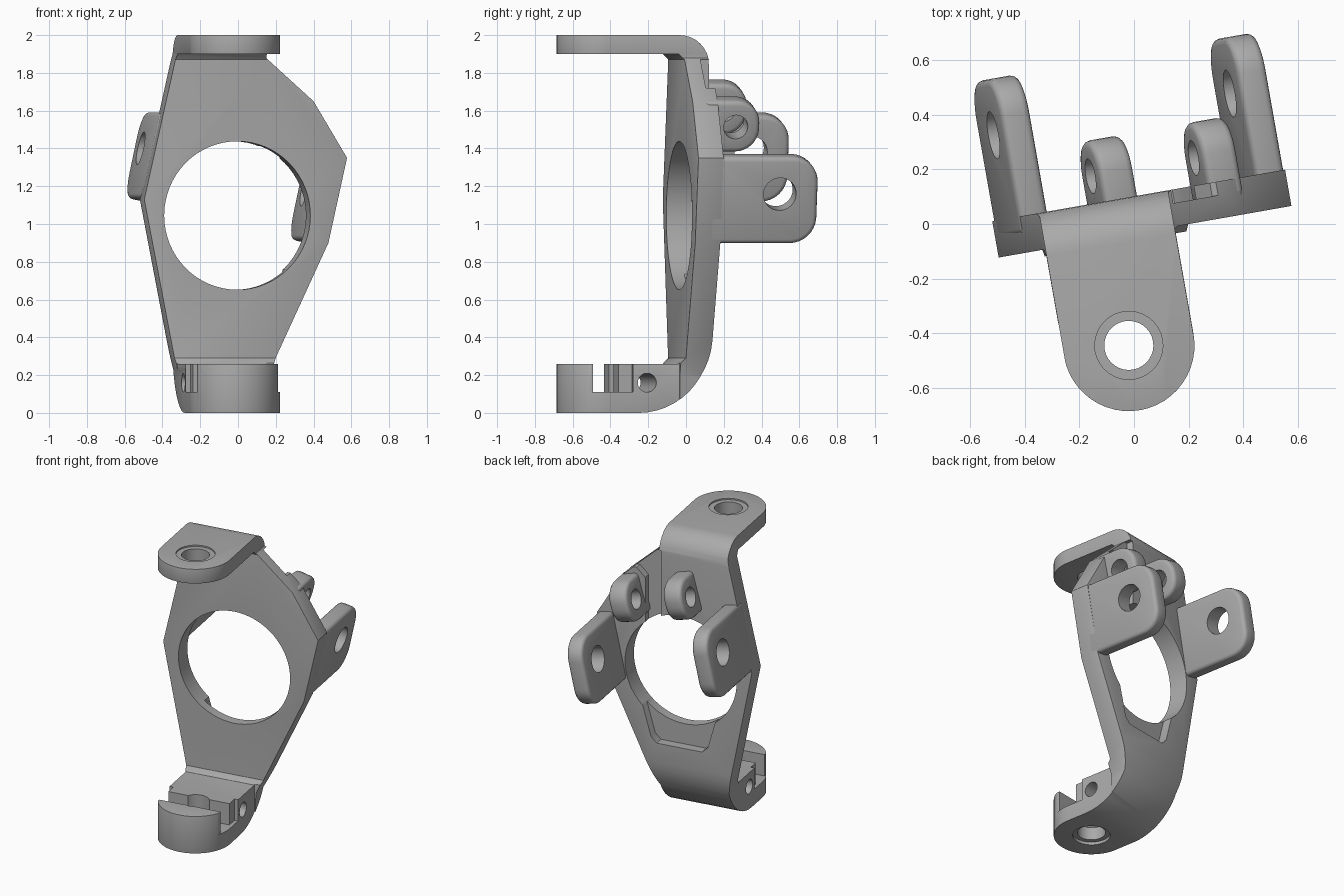
import bpy, bmesh, math
from mathutils import Matrix, Vector

cube = bpy.data.objects.get("Cube")
if cube:
    bpy.data.objects.remove(cube)

TURN = Matrix.Rotation(math.radians(10), 4, 'Z')   # whole part is yawed
TAB_U, TAB_V, TAB_R = -0.096, -0.435, 0.24         # ball joint tabs

metal = bpy.data.materials.new("plain_grey")
metal.use_nodes = True
grey = (0.4, 0.4, 0.4, 1)
metal.diffuse_color = grey
metal.node_tree.nodes["Principled BSDF"].inputs["Base Color"].default_value = grey


def arc(cx, cy, r, a0, a1, n=8):
    angles = [math.radians(a0 + (a1 - a0) * i / n) for i in range(n + 1)]
    return [(cx + r * math.cos(a), cy + r * math.sin(a)) for a in angles]


def prism(name, pts, axis, lo, hi):
    """Extrude a 2D profile along an axis; the profile uses the other two in order."""
    def place(p, d):
        c = list(p)
        c.insert("xyz".index(axis), d)
        return Vector(c)
    bm = bmesh.new()
    face = bm.faces.new([bm.verts.new(place(p, lo)) for p in pts])
    ext = bmesh.ops.extrude_face_region(bm, geom=[face])
    top = [v for v in ext["geom"] if isinstance(v, bmesh.types.BMVert)]
    bmesh.ops.translate(bm, verts=top, vec=place((0, 0), hi - lo))
    bmesh.ops.recalc_face_normals(bm, faces=bm.faces)
    mesh = bpy.data.meshes.new(name)
    bm.to_mesh(mesh)
    bm.free()
    obj = bpy.data.objects.new(name, mesh)
    bpy.context.collection.objects.link(obj)
    mesh.materials.append(metal)
    return obj


def box(u0, u1, v0, v1, z0, z1):
    return prism("cutter", [(u0, v0), (u1, v0), (u1, v1), (u0, v1)], 'z', z0, z1)


def rod(axis, a, b, r, lo, hi, n=32):
    return prism("cutter", arc(a, b, r, 0, 360, n)[:-1], axis, lo, hi)


def apply(obj, mod):
    bpy.context.view_layer.update()
    with bpy.context.temp_override(object=obj, active_object=obj, selected_objects=[obj]):
        bpy.ops.object.modifier_apply(modifier=mod.name)


def boolean(obj, other, op='DIFFERENCE'):
    mod = obj.modifiers.new("cut", 'BOOLEAN')
    mod.operation, mod.solver, mod.object = op, 'EXACT', other
    apply(obj, mod)
    bpy.data.objects.remove(other)


def bevel(obj, width):
    mod = obj.modifiers.new("round", 'BEVEL')
    mod.width, mod.segments = width, 3
    mod.limit_method, mod.angle_limit = 'ANGLE', math.radians(40)
    apply(obj, mod)


def finish(obj, matrix):
    obj.data.transform(matrix)
    bpy.ops.object.select_all(action='DESELECT')
    bpy.context.view_layer.objects.active = obj
    obj.select_set(True)
    bpy.ops.object.shade_smooth_by_angle(angle=math.radians(35))


# Upright: side profile trimmed by the front outline and the plan outline
side = ([(-0.8, 2)] + arc(-0.06, 1.84, 0.16, 90, 0)
        + arc(-0.28, 0.38, 0.38, 0, -90, 12)
        + [(-0.8, 0), (-0.8, 0.26), (-0.065, 0.26), (-0.035, 0.29),
           (-0.035, 1.87), (-0.065, 1.9), (-0.8, 1.9)])
upright = prism("upright", side, 'x', -0.8, 0.8)
left, right = TAB_U - TAB_R, TAB_U + TAB_R
outline = [(left, -0.1), (right, -0.1), (right + 0.01, 0.2), (0.48, 0.9),
           (0.58, 1.35), (0.4, 1.65), (right, 1.88), (right, 2.1),
           (left, 2.1), (left, 1.9), (-0.51, 1.13), (left, 0.23)]
boolean(upright, prism("front_trim", outline, 'y', -1, 1), 'INTERSECT')
plan = (arc(TAB_U, TAB_V, TAB_R + 0.001, 180, 360, 24)
        + [(right + 0.001, -0.06), (0.9, -0.06), (0.9, 0.5),
           (-0.9, 0.5), (-0.9, -0.06), (left - 0.001, -0.06)])
boolean(upright, prism("plan_trim", plan, 'z', -0.5, 2.5), 'INTERSECT')
bevel(upright, 0.02)

# Bearing bore
boolean(upright, rod('y', -0.01, 1.045, 0.393, -0.5, 0.5, 64))

# Pocket below the bore and recess at the upper back
pocket = [(-0.27, 0.8), (-0.2, 0.55), (-0.16, 0.51), (0.16, 0.51), (0.2, 0.55), (0.27, 0.8)]
boolean(upright, prism("pocket", pocket, 'y', 0.035, 0.5))
recess = [(0.13, 1.3), (0.24, 1.3), (0.24, 1.66), (0.3, 1.72),
          (0.7, 1.72), (0.7, 1.87), (0.13, 1.87)]
boolean(upright, prism("recess", recess, 'y', 0.05, 0.5))

# Tab bores with spot faces
boolean(upright, rod('z', TAB_U, TAB_V, 0.09, -0.5, 2.5))
boolean(upright, rod('z', TAB_U, TAB_V, 0.125, 1.99, 2.5))
boolean(upright, rod('z', TAB_U, TAB_V, 0.12, -0.5, 0.02))

# Lower tab: cross slot, side flats and pinch bolt hole
boolean(upright, box(-0.8, 0.8, -0.52, -0.385, 0.11, 0.5))
for s in (-1, 1):
    a, b = sorted((TAB_U + s * 0.215, TAB_U + s * 0.5))
    boolean(upright, box(a, b, -0.6, -0.31, 0.11, 0.5))
boolean(upright, rod('x', -0.235, 0.16, 0.05, -0.8, 0.8, 24))
finish(upright, TURN)


# Lugs: rounded plates leaning sideways, each with a cross hole
def lug(name, u, z, lean, thick, half, tip, corner, hole_v, hole_z, hole_r):
    c = tip - corner
    pts = ([(0.03, -half)] + arc(c, -half + corner, corner, -90, 0)
           + arc(c, half - corner, corner, 0, 90) + [(0.03, half)])
    obj = prism(name, pts, 'x', -thick / 2, thick / 2)
    bevel(obj, 0.025)
    boolean(obj, rod('x', hole_v, hole_z, hole_r, -0.5, 0.5))
    finish(obj, TURN @ Matrix.Translation((u, 0, z)) @ Matrix.Rotation(lean, 4, 'Y'))


lug("large_lug_left", 0.475, 1.135, 0.21, 0.11, 0.235, 0.615, 0.14, 0.41, 0.035, 0.088)
lug("large_lug_right", -0.405, 1.355, 0.21, 0.11, 0.235, 0.615, 0.14, 0.41, 0.035, 0.088)
lug("small_lug_left", 0.32, 1.53, 0.26, 0.13, 0.14, 0.33, 0.125, 0.2, 0, 0.065)
lug("small_lug_right", -0.064, 1.62, 0.26, 0.13, 0.14, 0.33, 0.125, 0.2, 0, 0.065)
